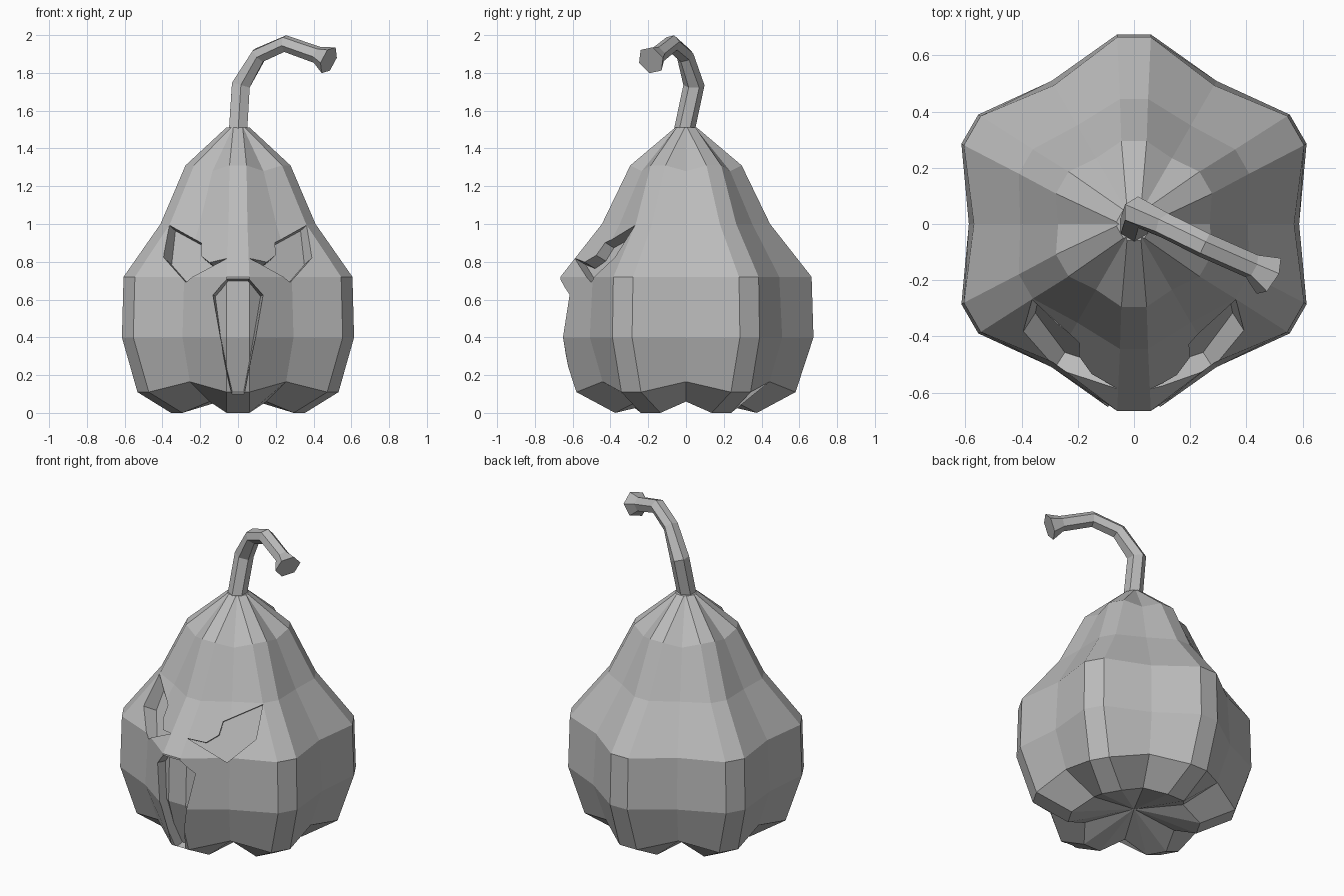
import bpy, bmesh, math
from mathutils import Vector

if "Cube" in bpy.data.objects:
    bpy.data.objects.remove(bpy.data.objects["Cube"], do_unlink=True)

gray = bpy.data.materials.new("plain gray")
gray.use_nodes = True
gray.diffuse_color = (0.5, 0.5, 0.5, 1)
gray.node_tree.nodes["Principled BSDF"].inputs["Base Color"].default_value = (0.5, 0.5, 0.5, 1)


def loft(name, rings, pole=None):
    """Skin a list of point rings, with flat caps or a bottom pole."""
    bm = bmesh.new()
    rows = [[bm.verts.new(p) for p in ring] for ring in rings]
    n = len(rows[0])
    for a, b in zip(rows, rows[1:]):
        for i in range(n):
            j = (i + 1) % n
            bm.faces.new((a[i], a[j], b[j], b[i]))
    bm.faces.new(rows[-1])
    if pole is None:
        bm.faces.new(rows[0])
    else:
        tip = bm.verts.new(pole)
        for i in range(n):
            bm.faces.new((tip, rows[0][i], rows[0][(i + 1) % n]))
    bmesh.ops.recalc_face_normals(bm, faces=bm.faces)
    mesh = bpy.data.meshes.new(name)
    bm.to_mesh(mesh)
    bm.free()
    mesh.materials.append(gray)
    ob = bpy.data.objects.new(name, mesh)
    bpy.context.collection.objects.link(ob)
    return ob


def cut(target, cutter):
    """Carve the cutter out of the target and discard it."""
    mod = target.modifiers.new("carve", "BOOLEAN")
    mod.operation, mod.solver, mod.object = "DIFFERENCE", "EXACT", cutter
    bpy.context.view_layer.update()
    bpy.context.view_layer.objects.active = target
    bpy.ops.object.modifier_apply(modifier=mod.name)
    bpy.data.objects.remove(cutter, do_unlink=True)


# Gourd profile: ridge height, ridge radius, valley height, valley radius, ridge half width
PROFILE = [
    (0.0, 0.375, 0.06, 0.30, 0.06),
    (0.11, 0.58, 0.165, 0.51, 0.06),
    (0.40, 0.675, 0.40, 0.588, 0.06),
    (0.72, 0.665, 0.72, 0.57, 0.06),
    (1.00, 0.445, 1.00, 0.405, 0.05),
    (1.31, 0.295, 1.28, 0.27, 0.045),
    (1.51, 0.058, 1.51, 0.055, 0.025),
]


def gourd(name, inset=0.0):
    """Six lobes, each a narrow flat ridge with a valley beside it."""
    rings = []
    for zr, rr, zv, rv, hw in PROFILE:
        ring = []
        for k in range(6):
            a = math.radians(60 * k - 90)
            out, side = Vector((math.cos(a), math.sin(a), 0)), Vector((-math.sin(a), math.cos(a), 0))
            up = Vector((0, 0, zr))
            r = max(rr - inset, 0.03)
            ring += [out * r - side * hw + up, out * r + side * hw + up]
            v = a + math.radians(30)
            ring.append(Vector((math.cos(v), math.sin(v), 0)) * max(rv - inset, 0.03) + Vector((0, 0, zv)))
        rings.append(ring)
    return loft(name, rings, (0, 0, 0.09))


body = gourd("gourd_body")

# Eyes: slanted sockets cut square to the cheek with a flat floor
EYE = [(0.37, 1.0), (0.205, 0.91), (0.205, 0.84), (0.155, 0.80), (0.06, 0.82), (0.285, 0.70), (0.39, 0.82)]
for s in (-1, 1):
    normal = Vector((0.485 * s, -0.75, 0.454))
    rim = [Vector((x * s, 0.648 * x + 0.606 * z - 1.126, z)) for x, z in EYE]
    cut(body, loft("eye_cutter", [[p - normal * 0.08 for p in rim], [p + normal * 0.12 for p in rim]]))

# Mouth: tall tapering slot whose floor follows the ridge
half = [(0.06, 0.72), (0.15, 0.64), (0.04, 0.07)]
outline = half + [(-x, z) for x, z in reversed(half)]
front = [(x * 1.08, -0.75, 0.4 + (z - 0.4) * 1.015) for x, z in outline]
back = [(x * 0.72, -0.5, 0.4 + (z - 0.4) * 0.87) for x, z in outline]
slot = loft("mouth_cutter", [back, front])
cut(slot, gourd("mouth_floor", 0.065))
cut(body, slot)

# Stem: hexagonal bent tube with a flared tip
PATH = [(0, -0.01, 1.49, 0.056), (0.015, 0.042, 1.735, 0.056), (0.11, -0.005, 1.893, 0.046),
        (0.25, -0.075, 1.955, 0.046), (0.42, -0.15, 1.895, 0.046), (0.48, -0.185, 1.867, 0.078)]
points = [Vector(p[:3]) for p in PATH]
last = len(points) - 1
rings = []
axis = Vector((0, 1, 0))
for i, (p, spec) in enumerate(zip(points, PATH)):
    ahead = (points[min(i + 1, last)] - points[max(i, 1) - 1]).normalized()
    if i == 0:
        ahead = Vector((0, 0, 1))
    axis = (axis - ahead * axis.dot(ahead)).normalized()
    other = ahead.cross(axis)
    rings.append([p + (axis * math.cos(math.radians(60 * k)) + other * math.sin(math.radians(60 * k))) * spec[3]
                  for k in range(6)])
loft("stem", rings)
